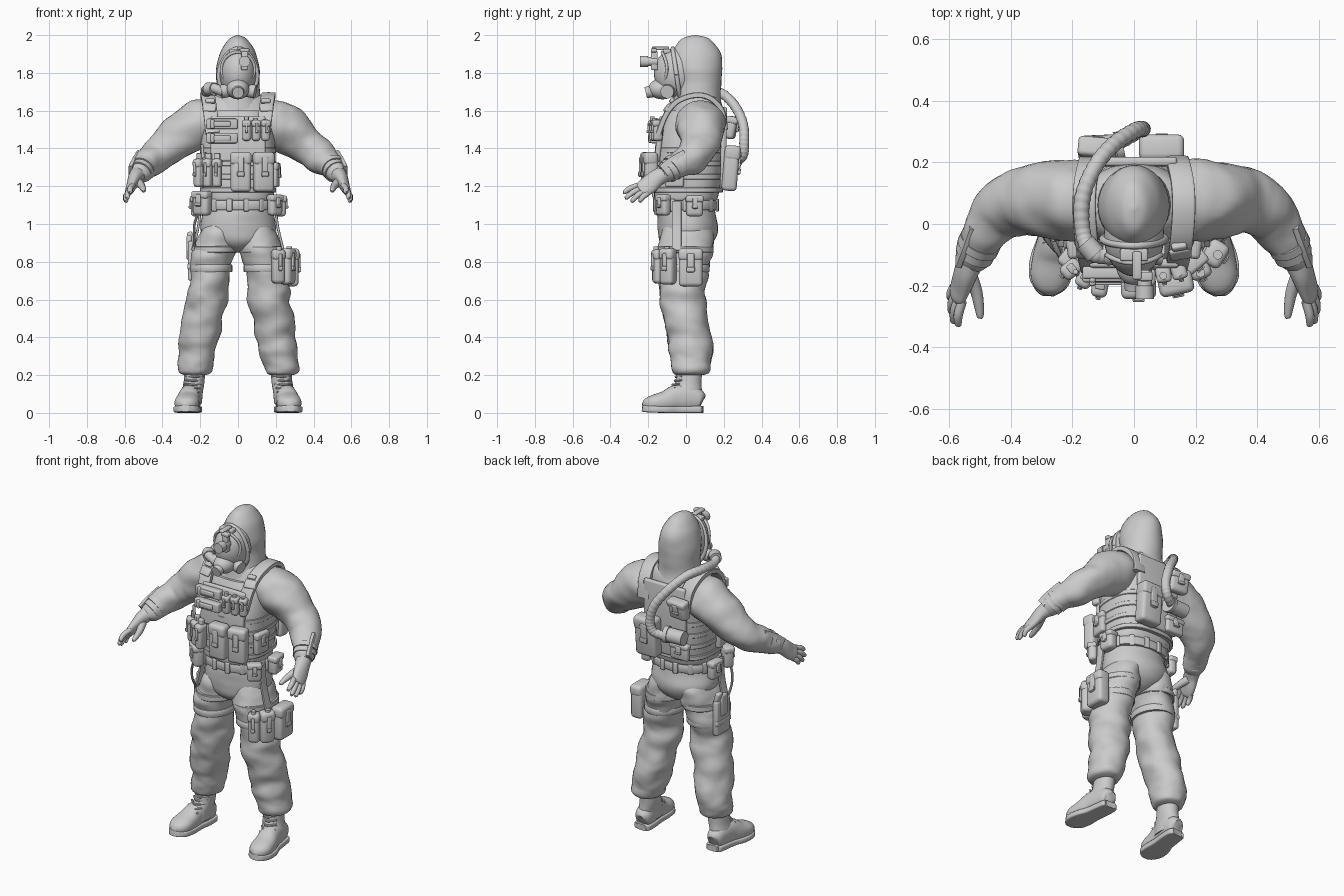
import bpy, bmesh, math
from math import sin, cos, pi, radians
from mathutils import Vector, Matrix, noise

def finish(name, bm):
    bmesh.ops.recalc_face_normals(bm, faces=bm.faces)
    me = bpy.data.meshes.new(name)
    bm.to_mesh(me)
    bm.free()
    ob = bpy.data.objects.new(name, me)
    bpy.context.collection.objects.link(ob)

def smooth_path(pts, sub):
    if sub == 1:
        return [list(p) for p in pts]
    out = []
    for i in range(len(pts) - 1):
        q = [pts[max(i - 1, 0)], pts[i], pts[i + 1], pts[min(i + 2, len(pts) - 1)]]
        for k in range(sub):
            t = k / sub
            out.append([.5 * (2 * b + (c - a) * t + (2*a - 5*b + 4*c - d) * t * t + (3*b - a - 3*c + d) * t**3)
                        for a, b, c, d in zip(*q)])
    return out + [list(pts[-1])]

# Skin rings (x, y, z, radius a, radius b) along a path; wrinkle adds cloth folds, rib adds corrugation
def loft(name, pts, ref=(1, 0, 0), flat=False, n=32, sub=6, p=2, wrinkle=0, rib=0):
    P = smooth_path(pts, sub)
    C = [Vector(q[:3]) for q in P]
    bm, rings = bmesh.new(), []
    for i, q in enumerate(P):
        w = Vector((0, 0, 1)) if flat else (C[min(i + 1, len(C) - 1)] - C[max(i - 1, 0)]).normalized()
        u = Vector(ref)
        u = (u - w * u.dot(w)).normalized()
        v = w.cross(u)
        k = 1 + (rib if i % 4 < 2 else 0)
        ring = []
        for j in range(n):
            c, s = cos(2 * pi * j / n), sin(2 * pi * j / n)
            d = (u * math.copysign(abs(c) ** (2 / p), c) * max(q[3], .001)
                 + v * math.copysign(abs(s) ** (2 / p), s) * max(q[4], .001)) * k
            co = C[i] + d
            if wrinkle:
                f = noise.noise(Vector((co.x * 7, co.y * 7 + co.z * 4, co.z * 11))) + .2 * noise.noise(co * 25)
                co += d.normalized() * wrinkle * f
            ring.append(bm.verts.new(co))
        rings.append(ring)
    for r, t in zip(rings, rings[1:]):
        for j in range(n):
            bm.faces.new((r[j], r[(j + 1) % n], t[(j + 1) % n], t[j]))
    bm.faces.new(rings[0][::-1])
    bm.faces.new(rings[-1])
    finish(name, bm)

def rings(rows, x=0):
    return [(x, y, z, a, b) for z, y, a, b in rows]

def mir(s, pts):
    return [(s * q[0], *q[1:]) for q in pts]

def tube(name, pts, r, sub=6, n=12, rib=0):
    loft(name, [(*q, r, r) for q in pts], ref=(.3, .5, .81), n=n, sub=sub, rib=rib)

def strip(name, pts, w, t, ref=(1, 0, 0)):
    loft(name, [(*q, w / 2, t / 2) for q in pts], ref=ref, n=16, p=7)

def band(name, x, y, z, rx, ry, h, p=2):
    loft(name, [(x, y, z + k * h / 2, rx - i, ry - i) for k, i in ((-1, .02), (-1, .003), (-.8, 0), (.8, 0), (1, .003), (1, .02))],
         flat=True, n=40, sub=1, p=p)

# Bevelled boxes (location, size) in a local frame whose -y points outward
def boxes(name, parts, loc=(0, 0, 0), a=0, bevel=.008, tilt=0):
    M = Matrix.Translation(loc) @ Matrix.Rotation(radians(a), 4, 'Z') @ Matrix.Rotation(radians(tilt), 4, 'X')
    bm = bmesh.new()
    for c, s in parts:
        vs = bmesh.ops.create_cube(bm, size=1, matrix=M @ Matrix.Translation(c) @ Matrix.Diagonal((*s, 1)))['verts']
        es = list({e for v in vs for e in v.link_edges})
        bmesh.ops.bevel(bm, geom=es, offset=min(bevel, min(s) * .35), segments=3, profile=.5, affect='EDGES')
    finish(name, bm)

def pouch(name, x, y, z, w, d, h, a=0, tilt=0):
    boxes(name, [((0, 0, 0), (w, d, h)), ((0, -.003, h * .34), (w + .006, d + .004, h * .33)),
                 ((0, -d / 2 - .003, h * .12), (w * .3, .014, h * .5)),
                 ((0, -d / 2 - .008, h * -.05), (w * .36, .012, h * .12))], (x, y, z), a, .02, tilt)

def cyl(name, p1, p2, r, r2=None):
    a, b = Vector(p1), Vector(p2)
    bm = bmesh.new()
    M = Matrix.Translation((a + b) / 2) @ (b - a).to_track_quat('Z', 'Y').to_matrix().to_4x4()
    bmesh.ops.create_cone(bm, cap_ends=True, segments=24, radius1=r, radius2=r2 or r, depth=(b - a).length, matrix=M)
    finish(name, bm)

def ball(name, c, s):
    bm = bmesh.new()
    bmesh.ops.create_uvsphere(bm, u_segments=32, v_segments=20, radius=1, matrix=Matrix.Translation(c) @ Matrix.Diagonal((*s, 1)))
    finish(name, bm)

# Hood and face mask
loft("hood", rings([(1.58, .06, .16, .14), (1.66, .06, .125, .125), (1.74, .065, .115, .122), (1.82, .058, .115, .133),
     (1.90, .055, .097, .13), (1.95, .052, .07, .103), (1.985, .05, .038, .065), (2.0, .05, .003, .003)]), flat=True, wrinkle=.004)
ball("face_mask", (0, -.04, 1.80), (.098, .13, .135))
loop = [2 * pi * i / 24 for i in range(25)]
tube("hood_rim", [(.102 * cos(t) - .012 * cos(t) * max(0, sin(t)), -.05 - .02 * sin(t), 1.79 + .138 * sin(t)) for t in loop], .012, 2)
tube("visor_frame", [(.088 * cos(t), -.04 - .128 * math.sqrt(1 - (.88 * cos(t))**2 - (.74 * sin(t))**2), 1.82 + .09 * sin(t))
                     for t in loop], .008, 2)
ball("nose_cup", (0, -.125, 1.715), (.06, .075, .055))
cyl("front_valve", (0, -.15, 1.71), (0, -.213, 1.695), .035, .03)
for s in (-1, 1):
    cyl("side_filter", (s * .04, -.09, 1.71), (s * .092, -.1, 1.70), .036)
# Night sight on the brow
boxes("sight_mount", [((0, -.1, 1.915), (.09, .04, .025)), ((.01, -.135, 1.93), (.03, .09, .018)), ((.035, -.17, 1.92), (.05, .03, .022)),
                      ((.035, -.168, 1.865), (.036, .036, .1))], bevel=.006)
cyl("sight_tube", (.035, -.15, 1.86), (.035, -.21, 1.86), .024)
cyl("sight_lens", (.035, -.2, 1.86), (.035, -.243, 1.86), .03)

# Jacket body, vest, trousers seat
loft("jacket", rings([(1.08, 0, .175, .145), (1.2, .01, .185, .16), (1.35, .02, .195, .17), (1.5, .04, .205, .16),
     (1.6, .06, .195, .135), (1.66, .065, .16, .115), (1.69, .065, .1, .09)]), flat=True, wrinkle=.006)
loft("vest", rings([(1.13, 0, .17, .15), (1.135, 0, .187, .167), (1.25, .01, .196, .178), (1.4, .022, .198, .182),
     (1.5, .04, .19, .175), (1.56, .05, .175, .16), (1.6, .055, .15, .145)]), flat=True, p=2.6, n=48)
loft("seat", rings([(1.13, 0, .17, .145), (1.05, .005, .188, .155), (.97, .01, .2, .16), (.91, .005, .165, .145), (.87, 0, .09, .1), (.85, 0, .03, .04)]),
     flat=True, wrinkle=.006)
boxes("front_plate", [((0, 0, 0), (.29, .03, .24))], (0, -.14, 1.45), bevel=.015, tilt=-7)
boxes("back_plate", [((0, 0, 0), (.28, .03, .43))], (0, .199, 1.405), bevel=.015, tilt=-1)
for z in (1.18, 1.25, 1.32, 1.39):
    band("vest_webbing", 0, .01 + max(0, z - 1.25) * .09, z, .202, .185, .028, 2.6)
band("belt", 0, 0, 1.1, .2, .167, .05, 2.3)
for i in range(14):
    t = 2 * pi * i / 14 + .22
    boxes("belt_loop", [((0, 0, 0), (.03, .016, .066))], (.2 * sin(t), -.169 * cos(t), 1.1), math.degrees(t), .005)

# Symmetric limbs
for s in (-1, 1):
    loft("sleeve", mir(s, [(.13, .07, 1.56, .1, .11), (.2, .075, 1.53, .128, .128), (.29, .078, 1.478, .12, .12), (.37, .07, 1.41, .1, .105),
         (.435, .035, 1.355, .088, .095), (.487, -.035, 1.315, .074, .076), (.522, -.105, 1.272, .06, .06), (.535, -.13, 1.258, .045, .045)]),
         ref=(0, 0, 1), wrinkle=.014, sub=8)
    for k, r in ((0, .069), (.5, .063)):
        c = Vector((s * (.503 + .02 * k), -.065 - .05 * k, 1.3 - .035 * k))
        d = Vector((s * .035, -.07, -.05)).normalized() * .014
        loft("wrist_strap", [(*(c - d), r, r), (*(c + d), r, r)], ref=(0, 0, 1), sub=2)
    strip("forearm_pad", mir(s, [(.525, .0, 1.36), (.55, -.07, 1.32), (.569, -.12, 1.28)]), .07, .022, (0, .55, -.8))
    # Gloved hand
    ref = (s * .3, .6, -.7)
    loft("palm", mir(s, [(.53, -.12, 1.262, .044, .044), (.547, -.16, 1.24, .047, .036), (.562, -.2, 1.205, .05, .028),
         (.573, -.232, 1.183, .045, .022), (.578, -.245, 1.175, .03, .015)]), ref=ref)
    tips = [(.572, -.332, 1.165), (.587, -.322, 1.135), (.594, -.29, 1.118), (.594, -.247, 1.118)]
    for i, tip in enumerate(tips):
        base = Vector((.557, -.25, 1.205)).lerp(Vector((.584, -.203, 1.162)), i / 3)
        mid = base.lerp(Vector(tip), .55) + Vector((.005, 0, .006))
        loft("finger", mir(s, [(*base, .015, .015), (*mid, .015, .015), (*base.lerp(Vector(tip), .93), .011, .011), (*tip, .003, .003)]), ref=ref, n=12)
    loft("thumb", mir(s, [(.535, -.165, 1.225, .026, .026), (.513, -.215, 1.205, .02, .02), (.503, -.265, 1.188, .016, .016),
                          (.499, -.3, 1.177, .011, .011), (.499, -.306, 1.175, .003, .003)]), ref=ref, n=14)
    # Trouser leg and thigh straps
    loft("trouser_leg", mir(s, [(.09, .005, 1.03, .07, .1), (.1, .005, .96, .097, .143), (.118, .002, .88, .118, .147), (.138, -.01, .8, .11, .135),
         (.156, -.015, .68, .107, .123), (.168, -.015, .58, .112, .12), (.195, .012, .45, .106, .118), (.21, .025, .34, .1, .118),
         (.22, .03, .265, .098, .105), (.226, .03, .215, .085, .09), (.227, .025, .2, .055, .065)]), flat=True, wrinkle=.018, sub=8)
    band("thigh_strap", s * .124, -.004, .865, .12, .149, .035)
    band("thigh_strap_low", s * .144, -.012, .765, .114, .137, .04)
    strip("drop_strap", mir(s, [(.2, -.05, 1.12), (.208, -.05, 1.0), (.24, -.05, .86)]), .05, .014, (0, 1, 0))
    # Boot
    loft("boot_shaft", mir(s, [(.228, .018, .23, .055, .068), (.233, .012, .16, .055, .07), (.242, -.002, .11, .056, .086), (.246, -.01, .05, .055, .09)]), flat=True)
    loft("boot_foot", mir(s, [(.243, .088, .06, .02, .03), (.243, .075, .065, .045, .052), (.247, .02, .078, .054, .07), (.256, -.05, .078, .057, .07),
         (.266, -.11, .06, .063, .056), (.272, -.17, .05, .064, .046), (.276, -.21, .042, .045, .034), (.278, -.23, .038, .012, .012)]), p=2.3)
    loft("boot_sole", mir(s, [(.243, .09, .018, .03, .018), (.243, .078, .018, .05, .018), (.247, .02, .018, .056, .018), (.256, -.05, .018, .058, .018),
         (.268, -.12, .018, .07, .018), (.273, -.18, .02, .067, .018), (.277, -.215, .022, .045, .018), (.278, -.232, .024, .02, .016)]), p=6)
    for i in range(5):
        z, y = .195 - i * .021, -.05 - i * i * .0042
        cx = .23 + i * .006
        tube("boot_lace", mir(s, [(cx - .045, y + .03, z), (cx, y - .004, z - .004), (cx + .045, y + .03, z)]), .006, n=8)
    # Shoulder strap with buckle
    strip("shoulder_strap", mir(s, [(.135, -.145, 1.48), (.145, -.105, 1.58), (.155, -.045, 1.65), (.162, .05, 1.682), (.158, .13, 1.665),
                                    (.145, .19, 1.6), (.14, .207, 1.5)]), .075, .03)
    boxes("strap_buckle", [((0, 0, 0), (.07, .03, .05)), ((0, -.006, .042), (.05, .03, .025))], (s * .15, -.092, 1.612), s * 10, tilt=-38)

# Breathing hose over the shoulder and rear canister
tube("breathing_hose", [(-.08, -.105, 1.70), (-.135, -.095, 1.72), (-.165, -.03, 1.70), (-.168, .08, 1.708), (-.13, .18, 1.695), (-.07, .255, 1.63),
     (0, .302, 1.53), (.028, .308, 1.43), (.01, .3, 1.36), (-.06, .26, 1.335)], .025, 16, 14, .06)
cyl("hose_coupling", (-.125, -.1, 1.715), (-.16, -.06, 1.715), .034)
cyl("rear_canister", (-.16, .245, 1.34), (-.04, .25, 1.34), .042)
cyl("canister_cap", (-.06, .25, 1.34), (-.035, .255, 1.34), .048)
pouch("back_pouch_large", .09, .237, 1.295, .14, .08, .24, 180, 5)
pouch("back_pouch_upper", -.12, .238, 1.51, .12, .06, .12, 175, 12)
pouch("back_pouch_lower", -.11, .212, 1.24, .12, .04, .1, 180)

# Chest pouches
for z in (1.53, 1.455):
    boxes("chest_utility", [((0, 0, 0), (.165, .04, .055)), ((0, -.022, 0), (.09, .015, .028)), ((-.05, -.022, 0), (.02, .02, .05))],
          (-.085, -.17 + (z - 1.45) * .15, z))
for i in range(3):
    x = .045 + i * .05
    pouch("chest_small_pouch", x, -.17 + i * .01, 1.495, .044, .05, .11, i * 8)
    cyl("chest_tool", (x, -.18 + i * .01, 1.51), (x, -.178 + i * .01, 1.57 - i * .008), .012)
pouch("ammo_pouch_centre", .015, -.204, 1.275, .108, .07, .21)
pouch("ammo_pouch_side", .135, -.19, 1.275, .108, .07, .21, 12)
for i in range(3):
    x, y = -.11 - i * .046, -.2 + i * .028
    pouch("magazine_pouch", x, y, 1.27, .047, .065, .15, -10 - i * 20)
    boxes("magazine", [((0, 0, 0), (.032, .025, .08))], (x, y, 1.335), -10 - i * 20, .005)
cyl("radio_antenna", (-.185, -.16, 1.35), (-.19, -.155, 1.42), .008)
for s in (-1, 1):
    pouch("vest_side_pouch", s * .198, -.06, 1.26, .1, .035, .13, s * 82)

# Belt and thigh pouches
pouch("belt_pouch_left", -.19, -.125, 1.11, .1, .06, .13, -38)
pouch("belt_pouch_right", .195, -.12, 1.1, .08, .05, .11, 40)
pouch("belt_pouch_rear", .222, .045, 1.095, .09, .06, .11, 95)
pouch("belt_pouch_rear_left", -.222, .04, 1.095, .09, .05, .11, -95)
tube("belt_cord", [(-.21, -.13, 1.06), (-.23, -.12, 1.0), (-.232, -.11, .94), (-.228, -.08, .88)], .007, n=8)
pouch("thigh_pouch_front", .212, -.145, .775, .065, .06, .18, 22)
pouch("thigh_pouch_middle", .262, -.095, .775, .08, .065, .19, 58)
pouch("thigh_pouch_rear", .283, .025, .77, .125, .075, .2, 90)
for x, y in ((.216, -.158), (.272, -.1)):
    cyl("thigh_flare", (x, y, .8), (x, y, .88), .015)
boxes("holster", [((0, 0, 0), (.13, .035, .21)), ((0, -.01, .07), (.06, .03, .13)), ((0, -.01, -.03), (.136, .02, .03))], (-.248, .01, .805), -90, .012)
boxes("holster_grip", [((0, 0, 0), (.045, .03, .08))], (-.248, .045, .92), -90, .01, 15)

bpy.ops.object.select_all(action='SELECT')
bpy.context.view_layer.objects.active = bpy.context.selected_objects[0]
bpy.ops.object.shade_smooth_by_angle(angle=radians(40))
